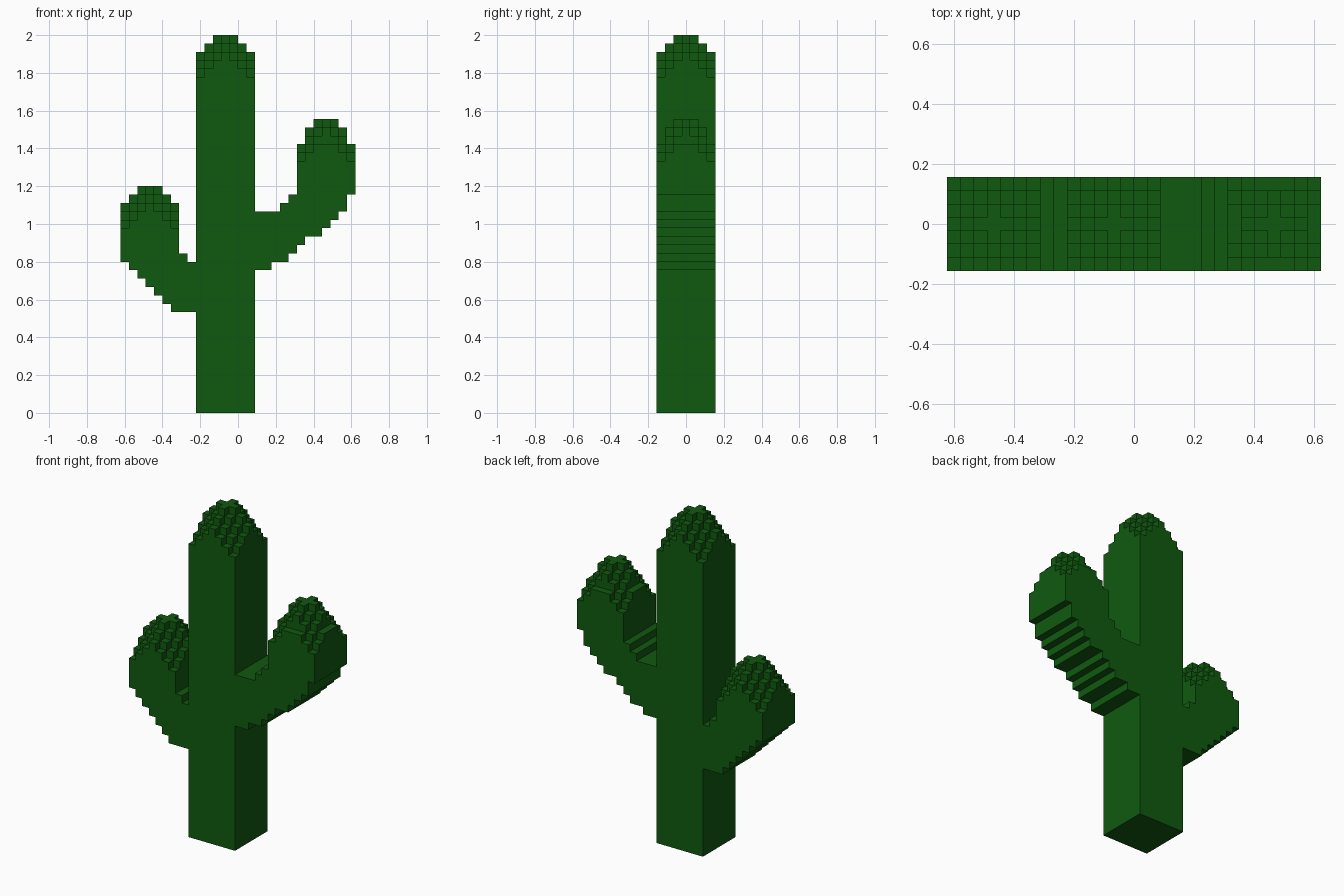
import bpy, bmesh

if "Cube" in bpy.data.objects:
    bpy.data.objects.remove(bpy.data.objects["Cube"], do_unlink=True)

U = 2 / 45      # size of one block
W = 7           # thickness of trunk and arms, in blocks
X0 = 14         # block column that lies at x = 0

green = bpy.data.materials.new("cactus_green")
green.use_nodes = True
COLOR = (0.005, 0.1, 0.005, 1)
green.diffuse_color = COLOR
bsdf = green.node_tree.nodes["Principled BSDF"]
bsdf.inputs["Base Color"].default_value = COLOR
bsdf.inputs["Roughness"].default_value = 0.9


def add_face(bm, points):
    """Face from points in block units, counter-clockwise from outside."""
    bm.faces.new([bm.verts.new(((x - X0) * U, (y - W / 2) * U, z * U))
                  for x, y, z in points])


def stepped_outline(first, bottoms, tops):
    """Counter-clockwise staircase outline in x, z, without collinear points."""
    pts = []
    for i, z in enumerate(bottoms):
        pts += [(first + i, z), (first + i + 1, z)]
    for i, z in reversed(list(enumerate(tops))):
        pts += [(first + i + 1, z), (first + i, z)]
    pts = [p for i, p in enumerate(pts) if p != pts[i - 1]]
    out = []
    for i, p in enumerate(pts):
        a, b = pts[i - 1], pts[(i + 1) % len(pts)]
        if not (a[0] == p[0] == b[0] or a[1] == p[1] == b[1]):
            out.append(p)
    return out


def add_body(bm, outline, cap_z, joint_x):
    """Extrude the outline through y, open under the tip and at the trunk."""
    add_face(bm, [(x, 0, z) for x, z in outline])
    add_face(bm, [(x, W, z) for x, z in reversed(outline)])
    for i, (bx, bz) in enumerate(outline):
        ax, az = outline[i - 1]
        if az == bz == cap_z or ax == bx == joint_x:
            continue
        add_face(bm, [(ax, 0, az), (ax, W, az), (bx, W, bz), (bx, 0, bz)])


def add_tip(bm, first, base, clip_rim):
    """Stepped pyramid tip, each block lower the further from the centre."""
    def height(i, j):
        if not (0 <= i < W and 0 <= j < W):
            return base
        h = base + 6 - max(1, abs(i - 3) + abs(j - 3))
        on_rim = i in (0, W - 1) or j in (0, W - 1)
        return min(h, base + 2) if clip_rim and on_rim else h

    for i in range(W):
        for j in range(W):
            h, x, y = height(i, j), first + i, j
            add_face(bm, [(x, y, h), (x + 1, y, h), (x + 1, y + 1, h), (x, y + 1, h)])
            for dx, dy in ((1, 0), (0, 1), (-1, 0), (0, -1)):
                n = height(i + dx, j + dy)
                if h <= n:
                    continue
                cx, cy = x + 0.5 + dx / 2, y + 0.5 + dy / 2
                px, py, qx, qy = cx + dy / 2, cy - dx / 2, cx - dy / 2, cy + dx / 2
                add_face(bm, [(px, py, n), (qx, qy, n), (qx, qy, h), (px, py, h)])


def build_part(name, first, bottoms, tops, tip_first, joint_x=None, clip_rim=False):
    bm = bmesh.new()
    cap = max(tops)
    add_body(bm, stepped_outline(first, bottoms, tops), cap, joint_x)
    add_tip(bm, tip_first, cap, clip_rim)
    bmesh.ops.remove_doubles(bm, verts=bm.verts, dist=U * 0.01)
    mesh = bpy.data.meshes.new(name)
    bm.to_mesh(mesh)
    bm.free()
    mesh.materials.append(green)
    bpy.context.collection.objects.link(bpy.data.objects.new(name, mesh))


# Trunk
build_part("trunk", 9, [0] * W, [40] * W, 9)

# Lower arm, on the model's right
build_part("right_arm", 0, [18, 17, 16, 15, 14, 13, 12, 12, 12],
           [22] * W + [19, 18], 0, joint_x=9)

# Higher arm, on the model's left
build_part("left_arm", 16, [17, 17, 18, 18, 19, 20, 21, 21, 22, 23, 24, 26],
           [24, 24, 24, 25, 26] + [30] * W, 21, joint_x=16, clip_rim=True)
